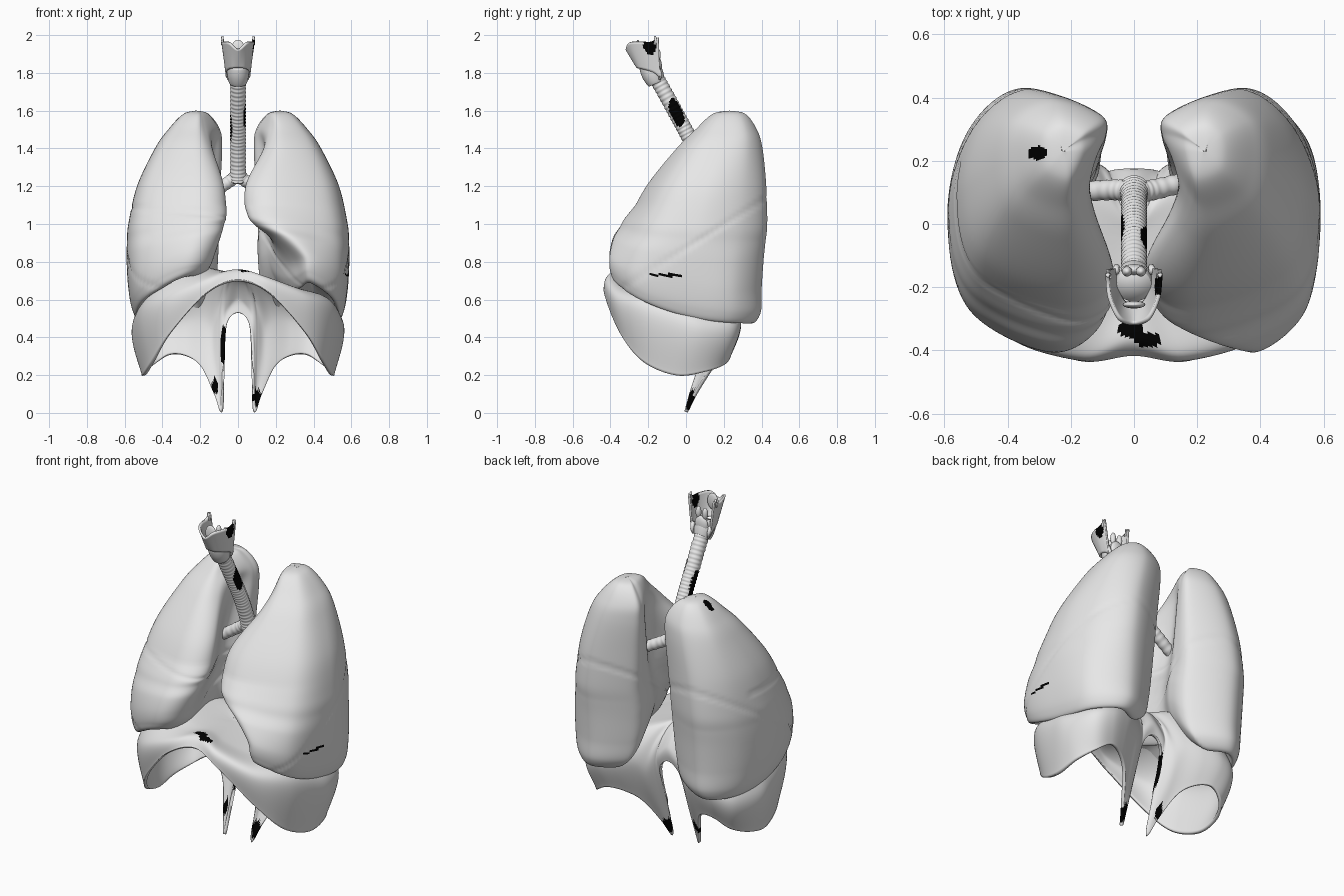
import bpy, bmesh, math
from mathutils import Vector

if "Cube" in bpy.data.objects:
    bpy.data.objects.remove(bpy.data.objects["Cube"])

mat = bpy.data.materials.new("light_grey")
mat.diffuse_color = (0.8, 0.8, 0.8, 1)
mat.use_nodes = True
mat.node_tree.nodes["Principled BSDF"].inputs["Base Color"].default_value = mat.diffuse_color
dark = bpy.data.materials.new("black")
dark.diffuse_color = (0.0, 0.0, 0.0, 1)
dark.use_nodes = True
dark.node_tree.nodes["Principled BSDF"].inputs["Base Color"].default_value = dark.diffuse_color


def spline(pts, n, closed=False):
    """Catmull-Rom through tuples of any length, n steps per span."""
    out, k = [], len(pts)
    get = (lambda i: pts[i % k]) if closed else (lambda i: pts[max(0, min(k - 1, i))])
    for i in range(k if closed else k - 1):
        p = [get(i + j) for j in (-1, 0, 1, 2)]
        for s in range(n):
            t = s / n
            out.append(tuple(0.5 * (2 * b + (c - a) * t + (2 * a - 5 * b + 4 * c - d) * t * t
                                    + (3 * b - a - 3 * c + d) * t ** 3) for a, b, c, d in zip(*p)))
    if not closed:
        out.append(tuple(pts[-1]))
    return out


def loft(name, rows, closed=True, thick=0, spots=()):
    """Skin rows of points; spots are (centre, radii) ellipsoids painted black."""
    bm = bmesh.new()
    vs = [[bm.verts.new(p) for p in r] for r in rows]
    m = len(rows[0])
    for a, b in zip(vs, vs[1:]):
        for i in range(m if closed else m - 1):
            j = (i + 1) % m
            bm.faces.new((a[i], a[j], b[j], b[i]))
    bmesh.ops.remove_doubles(bm, verts=bm.verts, dist=0.0004)
    bmesh.ops.recalc_face_normals(bm, faces=bm.faces)
    me = bpy.data.meshes.new(name)
    bm.to_mesh(me)
    bm.free()
    ob = bpy.data.objects.new(name, me)
    bpy.context.collection.objects.link(ob)
    me.materials.append(mat)
    if spots:
        me.materials.append(dark)
    for f in me.polygons:
        f.use_smooth = True
        for c, r in spots:
            if sum(((p - q) / s) ** 2 for p, q, s in zip(f.center, c, r)) < 1:
                f.material_index = 1
    if thick:
        mod = ob.modifiers.new("thickness", 'SOLIDIFY')
        mod.thickness, mod.offset = thick, 0
    return ob


def tube(name, path, radius, segs=28, spots=()):
    """Round tube along a path; radius is a function of 0..1."""
    rows, n = [], len(path)
    P = [Vector(p) for p in path]
    for i, p in enumerate(P):
        d = (P[min(i + 1, n - 1)] - P[max(i - 1, 0)]).normalized()
        u = d.cross(Vector((0.1, 1, 0.3))).normalized()
        v = d.cross(u)
        r = radius(i / (n - 1))
        rows.append([p + r * (u * math.cos(a) + v * math.sin(a))
                     for a in (2 * math.pi * k / segs for k in range(segs))])
    return loft(name, [[P[0]] * segs] + rows + [[P[-1]] * segs], spots=spots)


def blob(name, loc, scale):
    rows = [[(loc[0] + scale[0] * math.sin(a) * math.cos(b), loc[1] + scale[1] * math.sin(a) * math.sin(b),
              loc[2] + scale[2] * math.cos(a)) for b in (math.pi * k / 10 for k in range(20))]
            for a in (math.pi * k / 12 for k in range(13))]
    return loft(name, rows)


# Lungs: level, front y, back y, outer x, back-medial x, hilum x
LEVELS = [(1.60, .23, .23, .22, .22, .22), (1.582, .14, .315, .29, .15, .16), (1.50, .05, .375, .37, .09, .12),
          (1.40, -.05, .405, .44, .08, .14), (1.20, -.21, .425, .535, .09, .16), (1.0, -.315, .43, .58, .10, .15),
          (.90, -.35, .42, .588, .10, .16), (.80, -.385, .41, .59, .10, .17), (.65, -.405, .40, .582, .11, .18),
          (.53, -.40, .395, .563, .14, .20), (.475, -.365, .345, .53, .20, .25), (.56, -.25, .27, .48, .25, .29),
          (.70, .03, .03, .36, .36, .36)]
# front-medial border of each lung (one has the cardiac notch)
BORDERS = {1: (.22, .18, .17, .14, .04, .05, .09, .19, .29, .31, .33, .34, .36),
           -1: (.22, .19, .17, .14, .075, .06, .075, .09, .12, .15, .20, .25, .36)}


def lung(name, side, spots):
    rows = []
    for z, yf, yb, xo, xg, xm, xa in spline([l + (b,) for l, b in zip(LEVELS, BORDERS[side])], 11):
        L, W = yb - yf, xo - xa
        ring = spline([(xa, yf + .14 * L), (xa + .28 * W, yf), (xo - .14 * W, yf + .16 * L), (xo, yf + .5 * L),
                       (xo - .12 * W, yf + .83 * L), (.52 * (xg + xo), yb), (xg + .07 * (xo - xg), yf + .87 * L),
                       (xg + .01, yf + .7 * L), (xm, yf + .5 * L)], 12, True)
        cx, cy = (xo + .5 * (xa + xg)) / 2, (yf + yb) / 2
        w = max(0, min(1, (1.1 - z) / .64))
        row = []
        for x, y in ring:
            # base tilts up toward the front and the middle
            f = max(0, (.3 - y) / .7)
            m = max(0, .4 - x) * max(0, min(1, (.3 - y) / .25)) * max(0, 1 - f)
            zz = z + w * (.2 * f * f + .25 * max(0, .55 - x) * f + 1.3 * m)
            # fissures between the lobes
            d = (zz - .87 - .62 * y) / 1.18
            g = math.exp(-(d / .010) ** 2)
            if side < 0 and d > 0 and y < .2:
                g = max(g, math.exp(-((zz - 1.03 - .1 * x) / .010) ** 2))
            v = Vector((cx - x, cy - y, 0))
            if v.length > .05:
                v = v.normalized() * .005 * g
                x, y = x + v.x, y + v.y
            row.append((side * x, y, zz))
        rows.append(row)
    loft(name, rows, spots=spots)


lung("left_lung", 1, [((.55, -.11, .73), (.15, .09, .009))])
lung("right_lung", -1, [((-.305, .225, 1.55), (.032, .022, .15))])

# Diaphragm: half rim (free edge) and half wall, front to back
RIM = [(0, -.41, .70), (.17, -.425, .63), (.36, -.34, .42), (.45, -.22, .27), (.495, -.05, .20), (.495, .10, .22),
       (.44, .20, .26), (.36, .23, .31), (.27, .20, .30), (.19, .14, .24), (.125, .05, .10), (.09, 0, .005),
       (.08, .03, .12), (.07, .14, .44), (0, .16, .53)]
WALL = [(0, -.36, .75), (.15, -.405, .71), (.36, -.36, .62), (.49, -.22, .57), (.54, -.02, .50), (.54, .1, .47),
        (.48, .24, .47), (.38, .28, .49), (.27, .26, .50), (.18, .22, .50), (.13, .19, .46), (.10, .17, .48),
        (.085, .16, .50), (.06, .16, .56), (0, .16, .61)]


def both(half):
    return half + [(-x, y, z) for x, y, z in half[-2:0:-1]]


rim = spline(both(RIM), 10, True)
wall = spline(both(WALL), 10, True)
ribs = []
for r, m in zip(rim, wall):
    inner = (m[0] * .6, m[1] * .6 - .02, .64 + .12 * m[2] - .12 * m[0])
    ribs.append(spline([r, m, inner, (0, -.05, .72)], 14))
loft("diaphragm", list(zip(*ribs)), thick=.018,
     spots=[((-.01, -.335, .75), (.04, .025, .1)), ((.045, -.365, .74), (.04, .02, .1)),
            ((.10, .03, .08), (.02, .035, .07)), ((-.12, .06, .15), (.02, .03, .06)),
            ((-.075, .11, .36), (.012, .06, .13))])

# Windpipe with cartilage rings, and its two branches
ridge = lambda t, n: .5 - .5 * math.cos(2 * math.pi * n * t)
tube("trachea", spline([(0, -.165, 1.79), (0, -.06, 1.60), (0, .035, 1.42), (0, .11, 1.23)], 60),
     lambda t: .039 + .003 * ridge(t, 30) + .008 * max(0, t - .85) / .15,
     spots=[((.04, -.045, 1.60), (.02, .05, .09)), ((-.042, -.02, 1.52), (.012, .06, .1))])
for s, end, nm in ((1, (.19, .14, 1.15), "left_bronchus"), (-1, (-.19, .10, 1.13), "right_bronchus")):
    tube(nm, spline([(0, .10, 1.26), (s * .06, .108, 1.215), end], 30),
         lambda t: .034 - .005 * t + .002 * ridge(t, 9))

# Cricoid ring below the larynx
tube("cricoid_cartilage", spline([(0, -.155, 1.745), (0, -.175, 1.79), (0, -.195, 1.84)], 8),
     lambda t: .045 + .013 * math.sin(math.pi * min(1, t * .75)))
blob("cricoid_back_plate", (0, -.145, 1.83), (.042, .018, .05))

# Thyroid cartilage: shield open at the back, x, y, bottom z, top z
half = [(0, -.315, 1.83, 1.925), (.045, -.30, 1.825, 1.96), (.075, -.24, 1.815, 1.965), (.083, -.185, 1.80, 1.965),
        (.083, -.145, 1.775, 1.99)]
shield = spline([(-x, y, a, b) for x, y, a, b in half[:0:-1]] + half, 7)
rows = []
for k in range(13):
    t = k / 12
    s = .70 + .30 * t
    rows.append([(x * s, -.19 + (y + .19) * s + .02 * (1 - t), a + (b - a) * t) for x, y, a, b in shield])
loft("thyroid_cartilage", rows, closed=False, thick=.012, spots=[((.08, -.19, 1.945), (.02, .035, .05))])
for s in (-1, 1):
    tube("upper_horn", [(s * .08, -.165, 1.95), (s * .083, -.16, 1.975), (s * .082, -.165, 1.995)],
         lambda t: .011 - .006 * t, 10)
    tube("lower_horn", [(s * .058, -.15, 1.83), (s * .055, -.135, 1.79), (s * .05, -.14, 1.765)],
         lambda t: .012 - .005 * t, 10)
    blob("arytenoid_cartilage", (s * .022, -.15, 1.895), (.016, .016, .035))

# Epiglottis leaf
blob("epiglottis", (0, -.255, 1.925), (.036, .012, .05))
